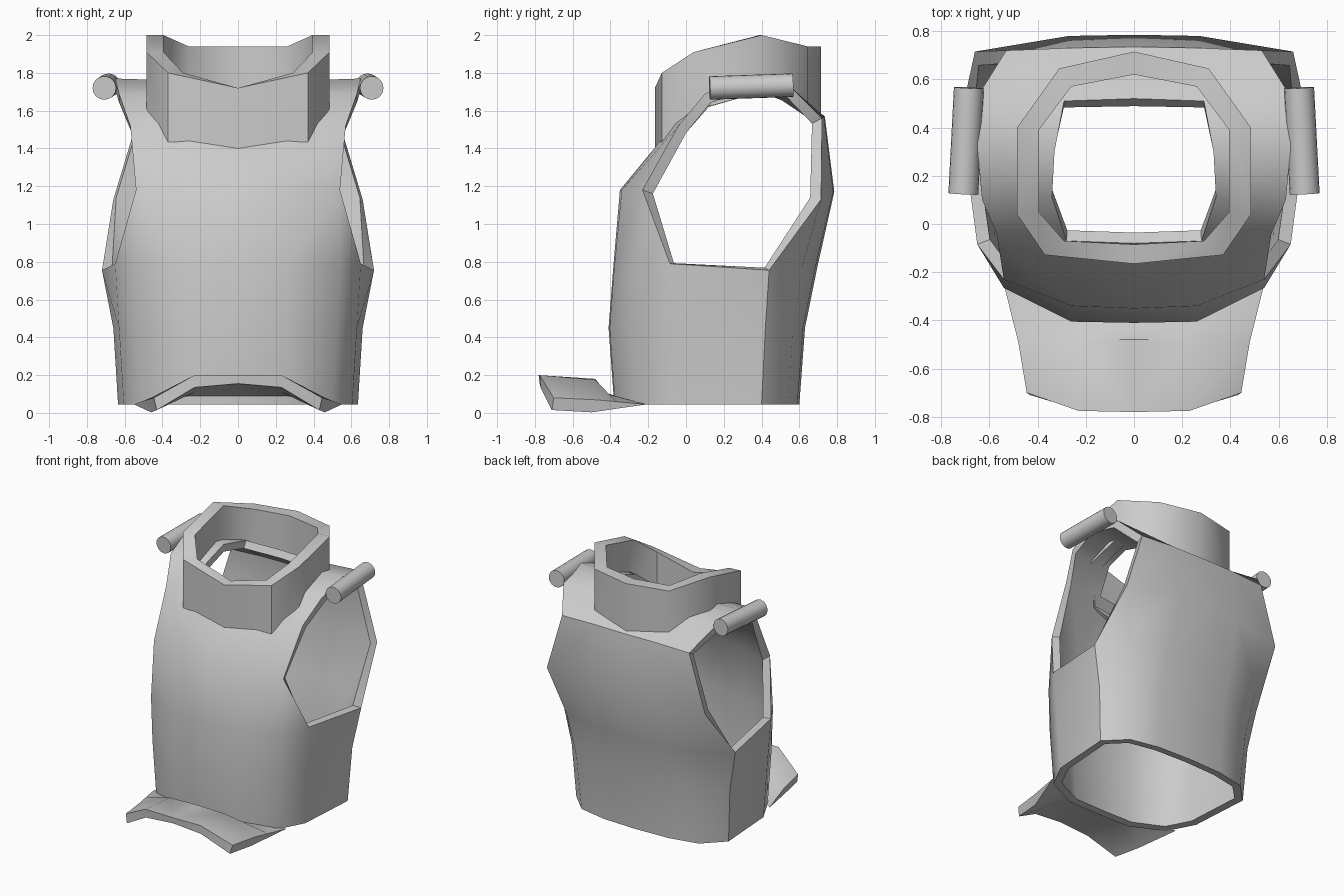
import bpy, math
from mathutils import Vector

cube = bpy.data.objects.get("Cube")
if cube:
    bpy.data.objects.remove(cube, do_unlink=True)

grey = bpy.data.materials.new("plain grey")
grey.use_nodes = True
grey.diffuse_color = (0.6, 0.6, 0.6, 1)
grey.node_tree.nodes["Principled BSDF"].inputs["Base Color"].default_value = grey.diffuse_color


def finish(obj):
    """Apply the modifiers, then shade smooth with sharp edges kept."""
    bpy.ops.object.select_all(action="DESELECT")
    obj.select_set(True)
    bpy.context.view_layer.objects.active = obj
    bpy.ops.object.convert(target="MESH")
    bpy.ops.object.shade_smooth_by_angle(angle=math.radians(44))


def half_part(name, verts, faces, thickness=0):
    """Mirror a +x half, and thicken it inwards if it is a sheet."""
    mesh = bpy.data.meshes.new(name)
    mesh.from_pydata(verts, [], faces)
    mesh.materials.append(grey)
    obj = bpy.data.objects.new(name, mesh)
    bpy.context.collection.objects.link(obj)
    mirror = obj.modifiers.new("Mirror", "MIRROR")
    mirror.use_clip = True
    if thickness:
        shell = obj.modifiers.new("Solidify", "SOLIDIFY")
        shell.thickness = thickness
        shell.offset = -1
        shell.use_even_offset = True
    finish(obj)


def strip(a, b):
    """Quads between two rows of vertex indices."""
    return [(a[i], a[i + 1], b[i + 1], b[i]) for i in range(len(a) - 1)]


def add(*points):
    start = len(verts)
    verts.extend(points)
    return list(range(start, len(verts)))


def ring(z, *xy):
    return add(*[(x, y, z) for x, y in xy])


# Torso shell: half rings run from the front centre round to the back centre
verts = []
hem = ring(0.045, (0, -.38), (.26, -.375), (.5, -.26), (.605, -.06),
           (.635, .40), (.49, .545), (.27, .59), (0, .6))
waist = ring(0.45, (0, -.41), (.26, -.405), (.525, -.27), (.63, -.07),
             (.66, .42), (.52, .565), (.27, .62), (0, .63))
ribs = add((0, -.385, .77), (.26, -.38, .77), (.54, -.265, .77), (.65, -.085, .79),
           (.72, .44, .755), (.565, .615, .77), (.27, .685, .77), (0, .695, .77))
chest = ring(1.18, (0, -.35), (.26, -.34), (.54, -.23))
blades = add((.66, .715, 1.13), (.27, .78, 1.17), (0, .785, 1.17))
upper_chest = add((0, -.165, 1.4), (.25, -.16, 1.41))
upper_back = add((.27, .73, 1.57), (0, .735, 1.57))
armhole = add((.57, -.04, 1.52), (.63, .1, 1.69), (.65, .32, 1.77),
              (.63, .56, 1.72), (.53, .72, 1.56))
neck = add((0, -.08, 1.51), (.28, -.07, 1.54), (.34, .11, 1.69),
           (.33, .3, 1.76), (.29, .51, 1.72), (0, .52, 1.72))

faces = strip(hem, waist) + strip(waist, ribs)
faces += strip(ribs[:3], chest) + strip(ribs[5:], blades)
faces += [(ribs[2], ribs[3], chest[2]), (ribs[4], ribs[5], blades[0])]
faces += strip(chest, upper_chest + armhole[:1])
faces += strip(blades, armhole[-1:] + upper_back)
faces += strip(upper_chest, neck[:2])
faces += [(upper_chest[1], armhole[0], neck[1])]
faces += strip(armhole[:4], neck[1:5])
faces += [(armhole[3], armhole[4], upper_back[0], neck[4])]
faces += strip(upper_back, neck[4:])
half_part("torso_shell", verts, faces, 0.055)

# Collar: a thick wall with a dipped front, sunk into the shoulders
outer = [(0, -.165), (.37, -.128), (.485, .04), (.485, .4), (.31, .645), (0, .715)]
inner = [(0, -.085), (.29, -.07), (.395, .05), (.395, .39), (.26, .57), (0, .62)]
top = [1.72, 1.8, 1.91, 2.0, 1.94, 1.94]
base = [1.37, 1.43, 1.6, 1.7, 1.63, 1.58]
verts = []
loops = [add(*[(x, y, z) for (x, y), z in zip(plan, heights)])
         for plan, heights in ((outer, base), (outer, top), (inner, top), (inner, base))]
faces = []
for i in range(4):
    faces += strip(loops[i], loops[(i + 1) % 4])
half_part("collar", verts, faces)

# Flared flap under the front hem, thinning to nothing where it joins
verts = []
lip = add((0, -.78, .2), (.23, -.775, .2), (.445, -.7, .08))
bend = add((0, -.48, .18), (.23, -.48, .175), (.48, -.49, .07))
step = add((0, -.42, .105), (.28, -.42, .1), (.51, -.37, .06))
root = add((0, -.37, .085), (.32, -.34, .08), (.55, -.21, .045))
low_lip = add((0, -.775, .155), (.23, -.77, .135), (.43, -.71, .015))
low_bend = add((0, -.46, .12), (.23, -.46, .11), (.46, -.5, .003))
faces = strip(lip, bend) + strip(bend, step) + strip(step, root)
faces += strip(root, low_bend) + strip(low_bend, low_lip) + strip(low_lip, lip)
faces += [(low_lip[2], low_bend[2], bend[2], lip[2]),
          (low_bend[2], root[2], step[2], bend[2])]
half_part("front_flap", verts, faces)

# Shoulder rolls
for side, label in ((1, "left"), (-1, "right")):
    front = Vector((.708 * side, .125, 1.72))
    back = Vector((.685 * side, .565, 1.735))
    bpy.ops.mesh.primitive_cylinder_add(vertices=20, radius=0.062,
                                        depth=(back - front).length,
                                        location=(front + back) / 2)
    roll = bpy.context.object
    roll.name = label + "_shoulder_roll"
    roll.rotation_euler = (back - front).to_track_quat("Z", "Y").to_euler()
    roll.data.materials.append(grey)
    finish(roll)
